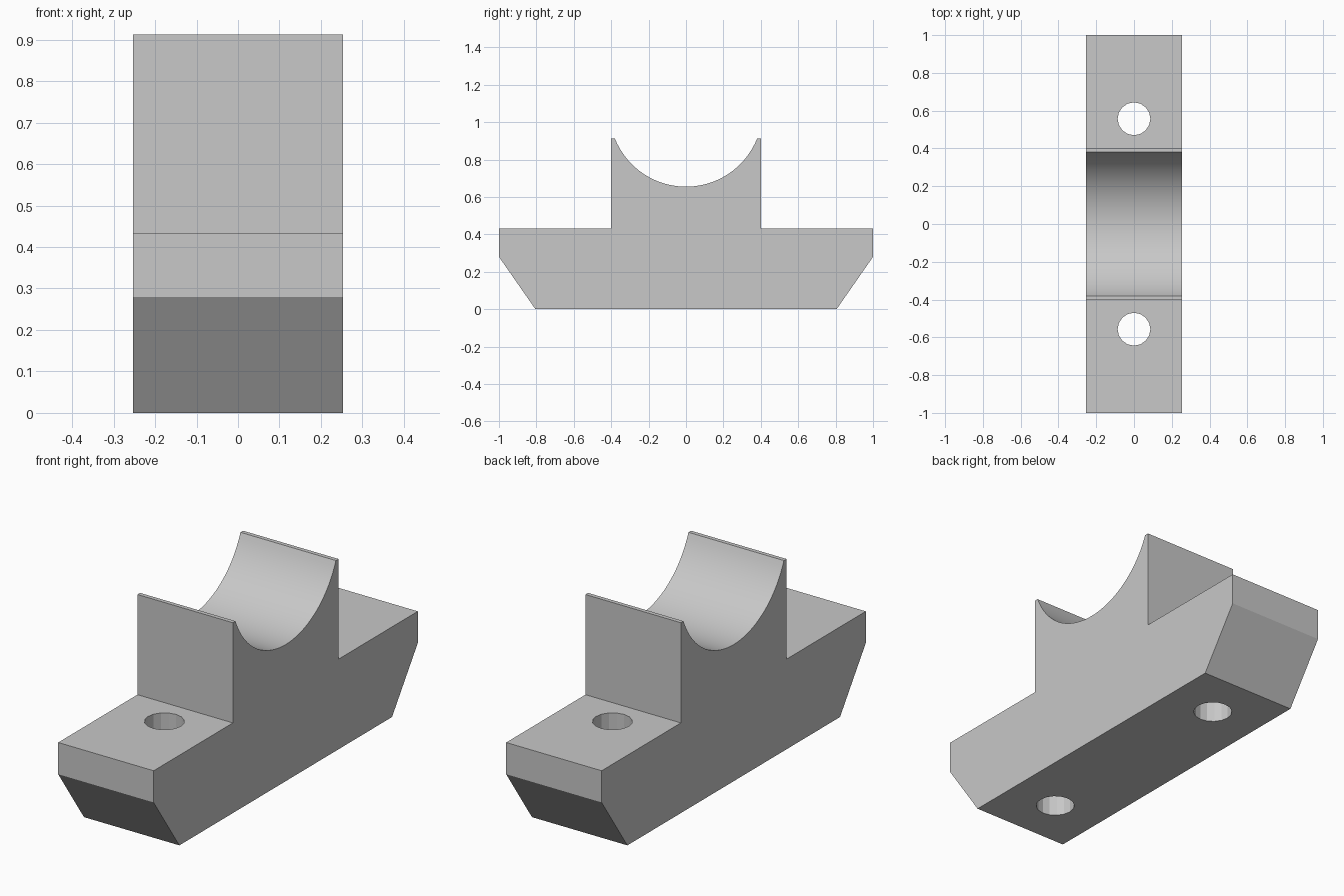
import bpy
import bmesh
import math

cube = bpy.data.objects.get("Cube")
if cube:
    bpy.data.objects.remove(cube, do_unlink=True)

HALF_WIDTH = 0.253
TOP = 0.912
SADDLE_HALF = 0.38      # half the width of the saddle opening
SADDLE_LOW = 0.655      # lowest point of the saddle
ARC_STEPS = 40
HOLE_Y = 0.557
HOLE_RADIUS = 0.087

# Plain grey material
grey = bpy.data.materials.new("light_grey")
grey.use_nodes = True
colour = (0.58, 0.58, 0.58, 1)
grey.diffuse_color = colour
grey.node_tree.nodes["Principled BSDF"].inputs["Base Color"].default_value = colour

# Side profile: chamfered foot, upright block and round saddle
right_half = [(0.805, 0), (1, 0.28), (1, 0.432), (0.4, 0.432), (0.4, TOP)]
sag = TOP - SADDLE_LOW
radius = (SADDLE_HALF ** 2 + sag ** 2) / (2 * sag)
centre_z = SADDLE_LOW + radius
sweep = math.asin(SADDLE_HALF / radius)
arc = []
for i in range(ARC_STEPS + 1):
    a = sweep * (1 - 2 * i / ARC_STEPS)
    arc.append((radius * math.sin(a), centre_z - radius * math.cos(a)))
profile = right_half + arc + [(-y, z) for y, z in reversed(right_half)]

# Extrude the profile across the width
bm = bmesh.new()
face = bm.faces.new([bm.verts.new((-HALF_WIDTH, y, z)) for y, z in profile])
result = bmesh.ops.extrude_face_region(bm, geom=[face])
new_verts = [v for v in result["geom"] if isinstance(v, bmesh.types.BMVert)]
bmesh.ops.translate(bm, verts=new_verts, vec=(2 * HALF_WIDTH, 0, 0))
bmesh.ops.recalc_face_normals(bm, faces=bm.faces)
mesh = bpy.data.meshes.new("saddle_block")
bm.to_mesh(mesh)
bm.free()
block = bpy.data.objects.new("saddle_block", mesh)
bpy.context.collection.objects.link(block)
mesh.materials.append(grey)

# Bolt holes through both feet
cutters = []
for name, side in (("front_hole_cutter", -1), ("back_hole_cutter", 1)):
    bpy.ops.mesh.primitive_cylinder_add(vertices=16, radius=HOLE_RADIUS, depth=1,
                                        location=(0, side * HOLE_Y, 0.2))
    cutter = bpy.context.object
    cutter.name = name
    cutter.data.materials.append(grey)
    cutter.hide_render = True
    cutters.append(cutter)
    cut = block.modifiers.new(name, 'BOOLEAN')
    cut.operation = 'DIFFERENCE'
    cut.solver = 'EXACT'
    cut.object = cutter

bpy.ops.object.select_all(action='DESELECT')
block.select_set(True)
bpy.context.view_layer.objects.active = block
for modifier in list(block.modifiers):
    bpy.ops.object.modifier_apply(modifier=modifier.name)
for cutter in cutters:
    bpy.data.objects.remove(cutter, do_unlink=True)

# Smooth saddle, crisp edges elsewhere
bpy.ops.object.shade_smooth_by_angle(angle=math.radians(20))
